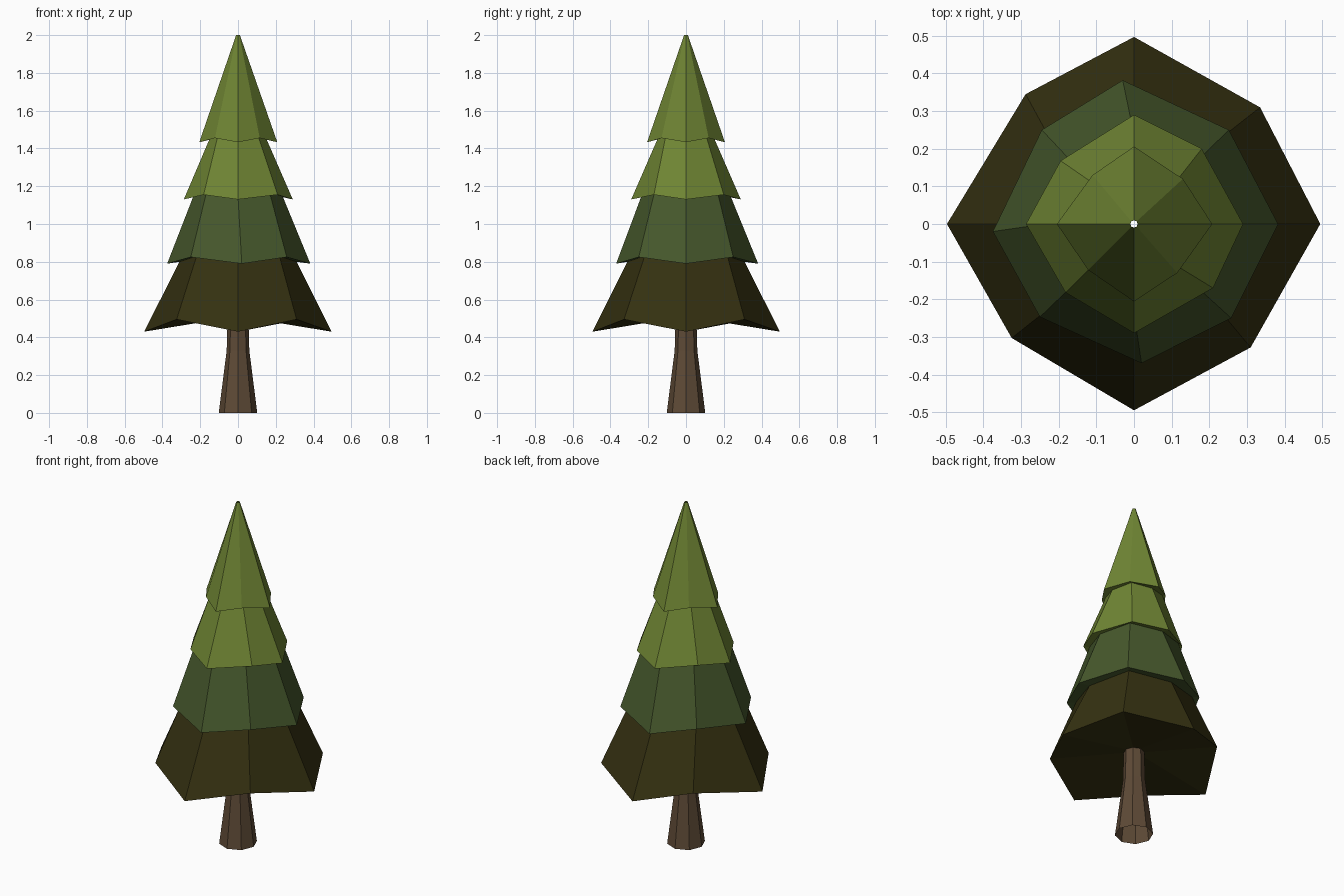
import bpy
import math

if "Cube" in bpy.data.objects:
    bpy.data.objects.remove(bpy.data.objects["Cube"])


def material(name, rgb):
    m = bpy.data.materials.new(name)
    lin = [((c / 255 + 0.055) / 1.055) ** 2.4 for c in rgb]
    m.diffuse_color = (*lin, 1)
    m.use_nodes = True
    m.node_tree.nodes["Principled BSDF"].inputs["Base Color"].default_value = m.diffuse_color
    return m


BARK = material("bark_brown", (94, 74, 54))
OLIVE = material("dark_olive", (53, 49, 17))
FOREST = material("forest_green", (70, 88, 44))
LEAF = material("leaf_green", (112, 134, 52))


def ring(r, z_axis, z_diag=None):
    """Regular eight-point ring; diagonal points may sit at another height."""
    z_diag = z_axis if z_diag is None else z_diag
    return [(r * math.cos(i * math.pi / 4), r * math.sin(i * math.pi / 4),
             z_diag if i % 2 else z_axis) for i in range(8)]


def rim(points, z_axis, z_diag):
    """Hand-placed ragged rim with drooping axis points."""
    return [(x, y, z_diag if i % 2 else z_axis) for i, (x, y) in enumerate(points)]


def loft(name, rings, mat):
    """Open shell of quads between successive rings, bottom to top."""
    verts = [v for r in rings for v in r]
    faces = [(k * 8 + i, k * 8 + (i + 1) % 8, k * 8 + 8 + (i + 1) % 8, k * 8 + 8 + i)
             for k in range(len(rings) - 1) for i in range(8)]
    me = bpy.data.meshes.new(name)
    me.from_pydata(verts, [], faces)
    me.materials.append(mat)
    ob = bpy.data.objects.new(name, me)
    bpy.context.collection.objects.link(ob)


# Trunk: flared tube, open at the ground
trunk_top = ring(0.055, 0.505)
loft("trunk", [ring(0.102, 0), ring(0.06, 0.33), trunk_top], BARK)

# Foliage: each tier flares out from the ring below, then tapers upward
rim1 = rim([(.495, 0), (.335, .31), (0, .497), (-.288, .345),
            (-.497, 0), (-.325, -.303), (0, -.495), (.31, -.328)], 0.43, 0.495)
rim2 = rim([(.383, 0), (.252, .25), (-.03, .382), (-.245, .25),
            (-.375, -.02), (-.25, -.247), (.02, -.37), (.258, -.25)], 0.79, 0.825)
rim3 = rim([(.29, 0), (.18, .2), (0, .29), (-.195, .168),
            (-.287, 0), (-.182, -.182), (0, -.29), (.21, -.17)], 1.13, 1.155)
rim4 = rim([(.208, 0), (.13, .12), (0, .206), (-.11, .13),
            (-.205, 0), (-.122, -.122), (0, -.206), (.115, -.13)], 1.433, 1.455)

top1 = ring(0.31, 0.80, 0.83)
top2 = ring(0.237, 1.145, 1.165)
top3 = ring(0.152, 1.447, 1.463)
tip = ring(0.01, 2.0)

loft("bottom_tier", [trunk_top, rim1, top1], OLIVE)
loft("lower_middle_tier", [top1, rim2, top2], FOREST)
loft("upper_middle_tier", [top2, rim3, top3], LEAF)
loft("top_tier", [top3, rim4, tip], LEAF)
